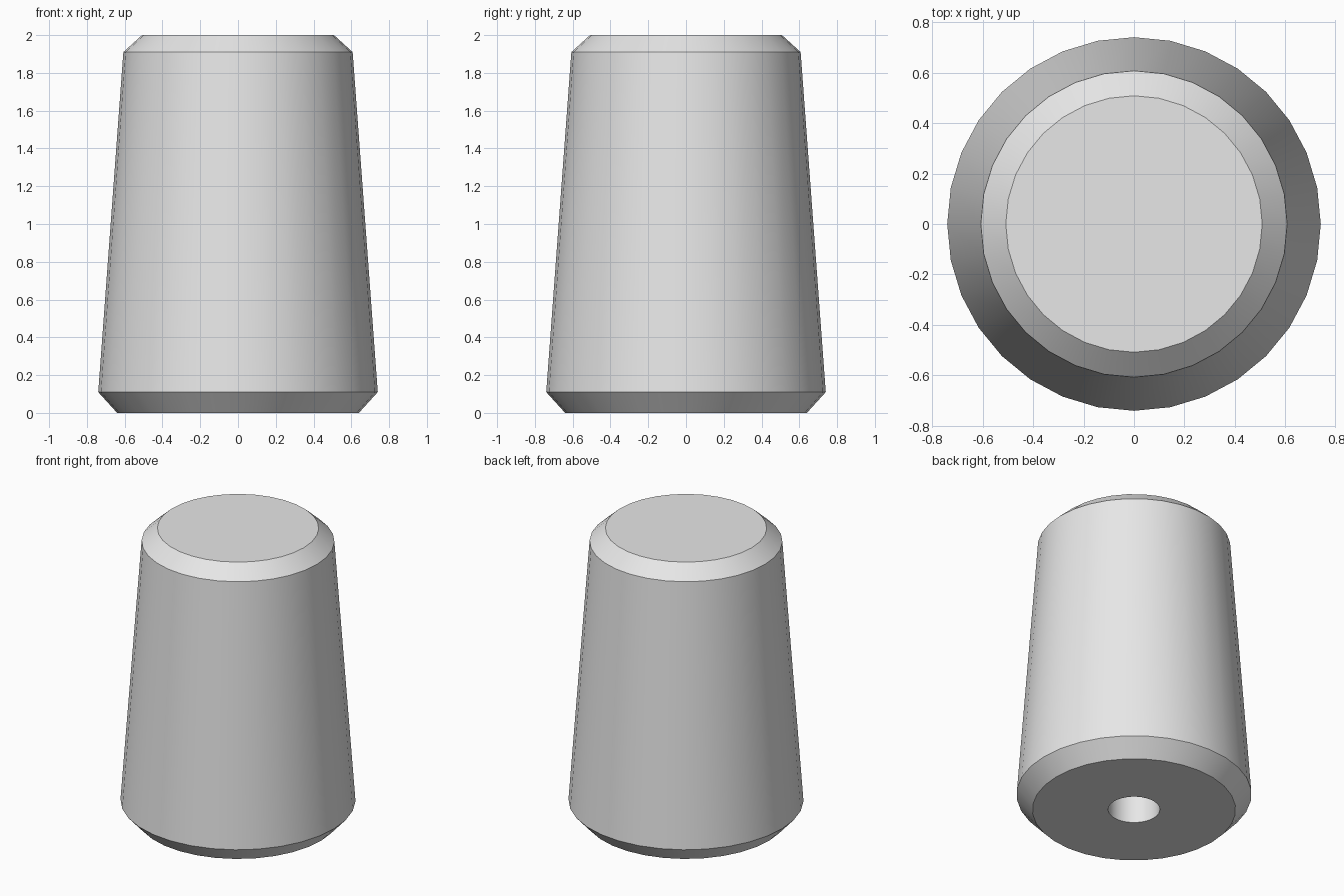
import bpy, bmesh, math

cube = bpy.data.objects.get("Cube")
if cube:
    bpy.data.objects.remove(cube, do_unlink=True)

SIDES = 32

# One plain grey for the whole part
grey = bpy.data.materials.new("plain grey")
grey.use_nodes = True
colour = (0.8, 0.8, 0.8, 1)
grey.diffuse_color = colour
grey.node_tree.nodes["Principled BSDF"].inputs["Base Color"].default_value = colour

# Radius and height from the blind hole's end, down and round to the top
profile = [(0.163, 1.2), (0.163, 0), (0.64, 0), (0.74, 0.11), (0.607, 1.91), (0.508, 2)]

bm = bmesh.new()
rings = []
for r, z in profile:
    angles = [2 * math.pi * i / SIDES for i in range(SIDES)]
    rings.append([bm.verts.new((r * math.cos(a), r * math.sin(a), z)) for a in angles])
for low, high in zip(rings, rings[1:]):
    for i in range(SIDES):
        j = (i + 1) % SIDES
        bm.faces.new((low[i], low[j], high[j], high[i]))

# Hole end and flat top
bm.faces.new(list(reversed(rings[0])))
bm.faces.new(rings[-1])
bmesh.ops.recalc_face_normals(bm, faces=bm.faces[:])

mesh = bpy.data.meshes.new("tapered_foot")
bm.to_mesh(mesh)
bm.free()
mesh.materials.append(grey)
foot = bpy.data.objects.new("tapered_foot", mesh)
bpy.context.collection.objects.link(foot)

# Smooth sides with crisp chamfer edges
bpy.ops.object.select_all(action="DESELECT")
foot.select_set(True)
bpy.context.view_layer.objects.active = foot
bpy.ops.object.shade_smooth_by_angle(angle=math.radians(30))
